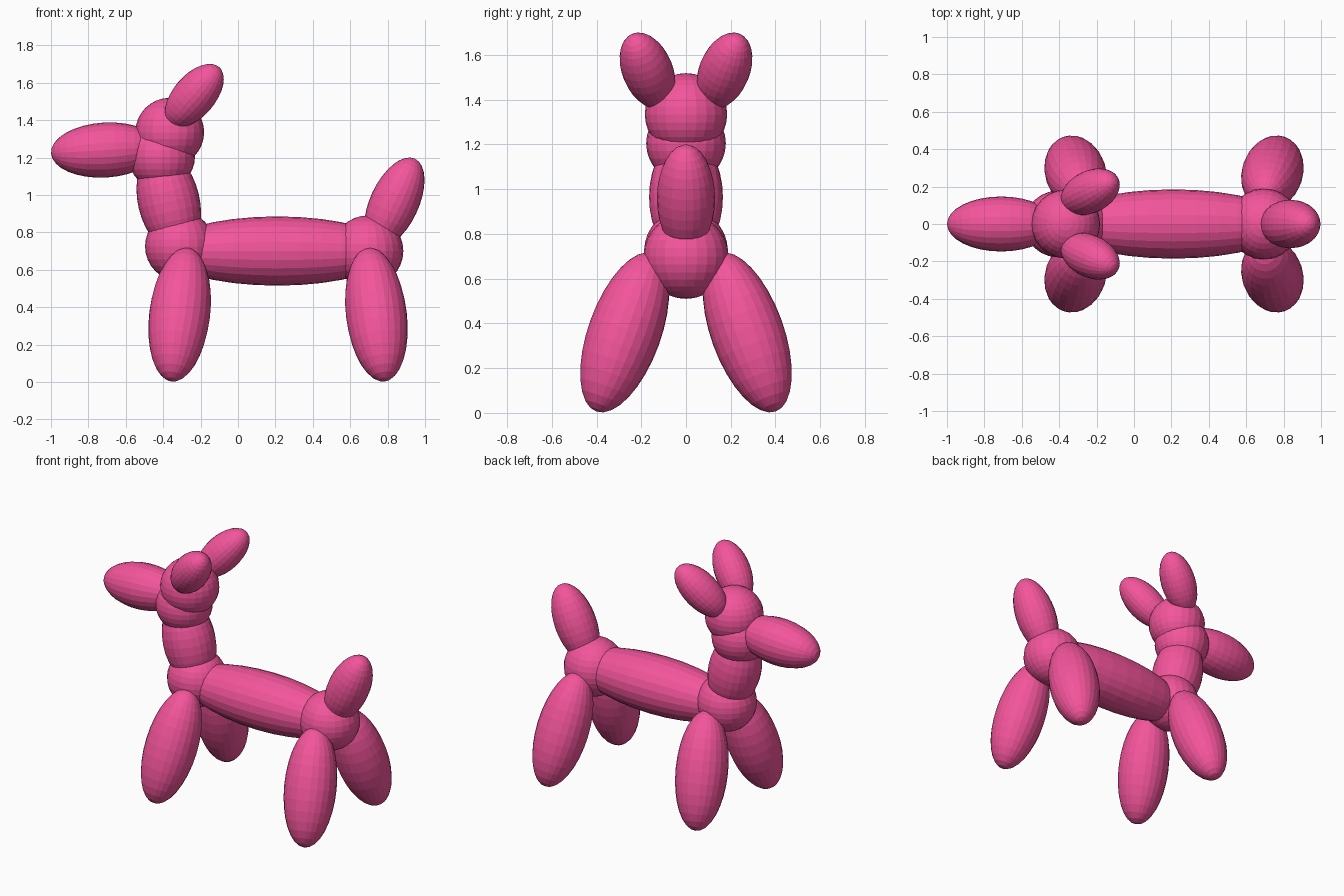
import bpy
from mathutils import Vector

if "Cube" in bpy.data.objects:
    bpy.data.objects.remove(bpy.data.objects["Cube"])

pink = bpy.data.materials.new("pink")
pink.diffuse_color = (0.9, 0.09, 0.33, 1)
pink.use_nodes = True
pink.node_tree.nodes["Principled BSDF"].inputs["Base Color"].default_value = pink.diffuse_color


def balloon(name, centre, radius, half_length=None, axis=(0, 0, 1)):
    """Faceted ellipsoid stretched along an axis."""
    bpy.ops.mesh.primitive_uv_sphere_add(segments=24, ring_count=16, radius=1, location=centre)
    ob = bpy.context.object
    ob.name = name
    ob.scale = (radius, radius, half_length or radius)
    ob.rotation_mode = 'QUATERNION'
    ob.rotation_quaternion = Vector(axis).to_track_quat('Z', 'Y')
    ob.data.materials.append(pink)
    return ob


# Trunk and the twisted joints at each end
balloon("body", (0.21, 0, 0.70), 0.185, 0.62, (1, 0, 0))
balloon("front_joint", (-0.31, 0, 0.725), 0.187)
balloon("rear_joint", (0.694, 0, 0.70), 0.19)

# Neck, head and snout
balloon("neck", (-0.37, 0, 0.965), 0.165, 0.28, (-0.235, 0, 1))
balloon("jaw_joint", (-0.408, 0, 1.205), 0.178)
balloon("head", (-0.365, 0, 1.335), 0.184)
balloon("snout", (-0.71, 0, 1.24), 0.147, 0.29, (1, 0, 0.06))

# Tail
balloon("tail", (0.836, 0, 0.958), 0.13, 0.26, (0.423, 0, 0.906))

# Paired legs and ears
for side, s in (("right", -1), ("left", 1)):
    balloon("front_leg_" + side, (-0.312, s * 0.274, 0.36), 0.163, 0.378, (0.115, -s * 0.337, 0.934))
    balloon("rear_leg_" + side, (0.74, s * 0.274, 0.36), 0.163, 0.378, (-0.115, -s * 0.337, 0.934))
    balloon("ear_" + side, (-0.234, s * 0.172, 1.53), 0.113, 0.21, (0.623, s * 0.3, 0.72))
